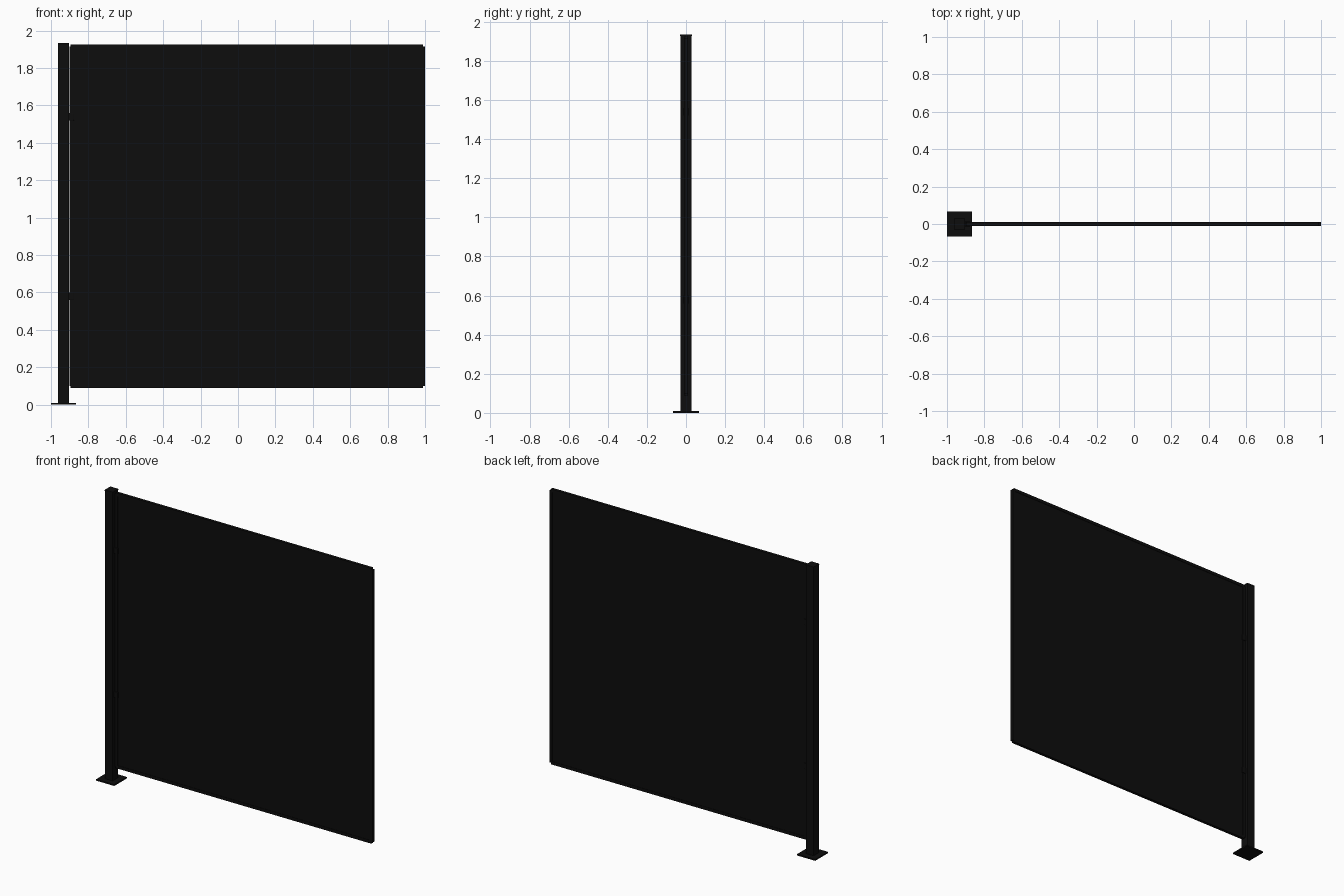
import bpy

if "Cube" in bpy.data.objects:
    bpy.data.objects.remove(bpy.data.objects["Cube"])

def material(name, rgb):
    m = bpy.data.materials.new(name)
    m.diffuse_color = (*rgb, 1)
    m.use_nodes = True
    m.node_tree.nodes["Principled BSDF"].inputs["Base Color"].default_value = m.diffuse_color
    return m

BLACK = material("matte black", (0.004, 0.004, 0.004))

def box(name, x, y, z, bevel=0.0):
    """Box from (min, max) ranges on each axis."""
    bpy.ops.mesh.primitive_cube_add(size=1, location=[sum(r) / 2 for r in (x, y, z)])
    o = bpy.context.object
    o.name = name
    o.scale = [r[1] - r[0] for r in (x, y, z)]
    bpy.ops.object.transform_apply(location=False, rotation=False, scale=True)
    o.data.materials.append(BLACK)
    if bevel:
        b = o.modifiers.new("edge", 'BEVEL')
        b.width = bevel
        b.segments = 2
    return o

# post, cap and foot plate
PX = -0.933
box("post", (PX - 0.029, PX + 0.029), (-0.029, 0.029), (0.008, 1.928), 0.002)
box("post_cap", (PX - 0.03, PX + 0.03), (-0.03, 0.03), (1.926, 1.935), 0.002)
box("foot_plate", (PX - 0.067, PX + 0.067), (-0.067, 0.067), (0, 0.009))

# screen sheet and its edge frame
box("screen_sheet", (-0.89, 0.985), (-0.007, 0.007), (0.10, 1.915))
for name, z0 in (("bottom_rail", 0.09), ("top_rail", 1.905)):
    box(name, (-0.895, 0.99), (-0.01, 0.01), (z0, z0 + 0.02))
for name, x0 in (("left_stile", -0.902), ("right_stile", 0.98)):
    box(name, (x0, x0 + 0.02), (-0.01, 0.01), (0.10, 1.915))

# clamps joining the screen to the post
for i, z in enumerate((0.58, 1.54)):
    box(f"clamp_{i + 1}", (-0.908, -0.877), (-0.014, 0.014), (z - 0.02, z + 0.02), 0.002)
